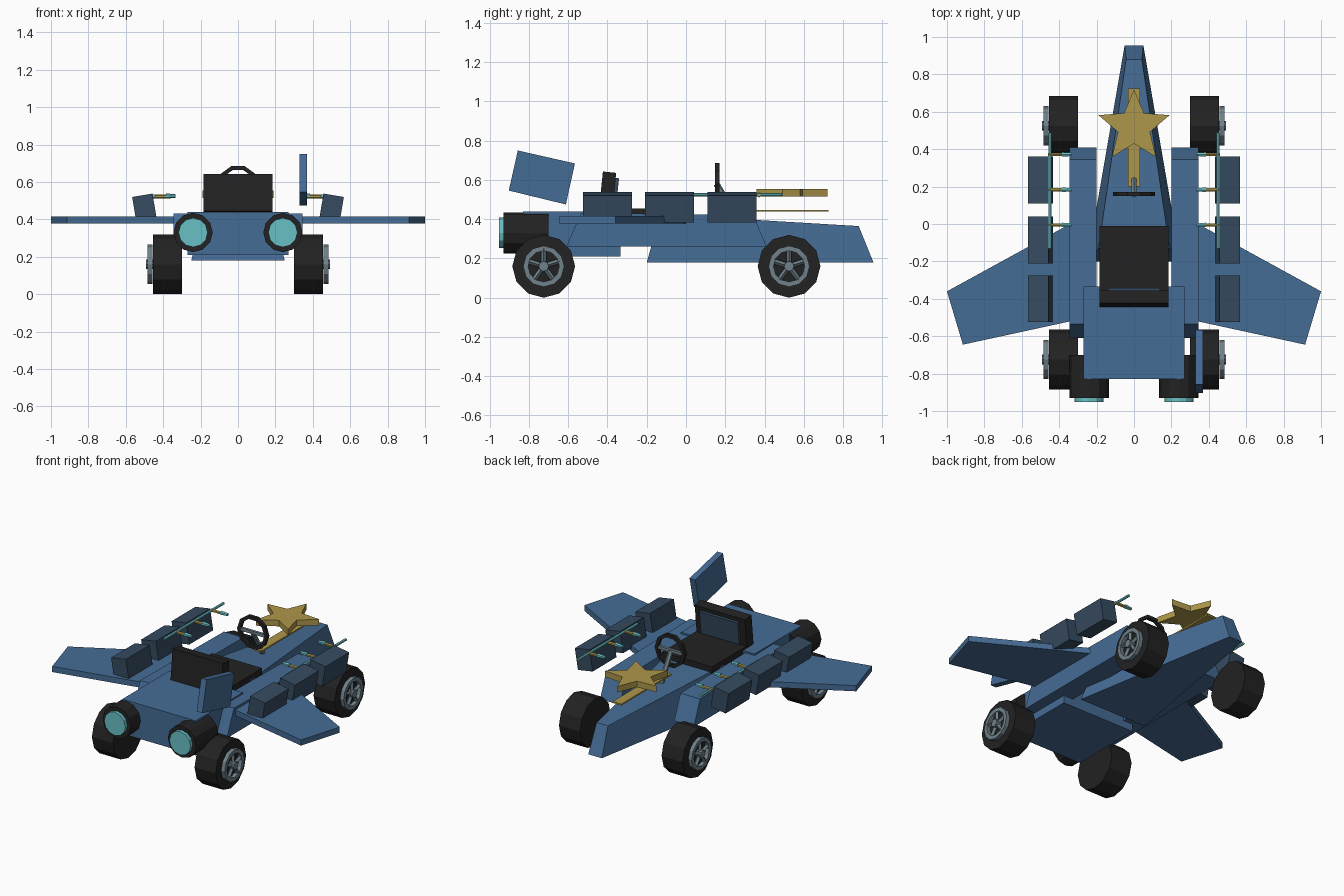
import bpy, bmesh, math
from mathutils import Vector, Matrix

if "Cube" in bpy.data.objects:
    bpy.data.objects.remove(bpy.data.objects["Cube"])

def material(name, rgb):
    m = bpy.data.materials.new(name)
    m.diffuse_color = (*rgb, 1)
    m.use_nodes = True
    m.node_tree.nodes["Principled BSDF"].inputs["Base Color"].default_value = m.diffuse_color
    return m

BLUE = material("blue paint", (0.06, 0.15, 0.30))
SLATE = material("dark slate", (0.036, 0.070, 0.118))
BLACK = material("black rubber", (0.016, 0.016, 0.016))
GOLD = material("gold", (0.42, 0.31, 0.07))
CYAN = material("cyan glow", (0.14, 0.53, 0.56))
GREY = material("grey metal", (0.16, 0.22, 0.26))

def finish(name, bm, mat):
    bmesh.ops.recalc_face_normals(bm, faces=bm.faces)
    me = bpy.data.meshes.new(name)
    bm.to_mesh(me)
    bm.free()
    me.materials.append(mat)
    ob = bpy.data.objects.new(name, me)
    bpy.context.collection.objects.link(ob)
    return ob

def loft(name, a, b, mat):
    """Solid between two matching loops of points."""
    bm = bmesh.new()
    va = [bm.verts.new(p) for p in a]
    vb = [bm.verts.new(p) for p in b]
    bm.faces.new(va)
    bm.faces.new(vb)
    n = len(a)
    for i in range(n):
        j = (i + 1) % n
        bm.faces.new((va[i], va[j], vb[j], vb[i]))
    return finish(name, bm, mat)

def box(name, lo, hi, mat):
    a = [(lo[0], lo[1], lo[2]), (hi[0], lo[1], lo[2]), (hi[0], hi[1], lo[2]), (lo[0], hi[1], lo[2])]
    return loft(name, a, [(x, y, hi[2]) for x, y, _ in a], mat)

def tilted_box(name, centre, size, axis, angle, mat):
    bm = bmesh.new()
    bmesh.ops.create_cube(bm, size=1)
    m = Matrix.Translation(centre) @ Matrix.Rotation(math.radians(angle), 4, axis) @ Matrix.Diagonal((*size, 1))
    bmesh.ops.transform(bm, matrix=m, verts=bm.verts)
    return finish(name, bm, mat)

def rod(name, p, q, r1, mat, sides=8, r2=None):
    p, q = Vector(p), Vector(q)
    bm = bmesh.new()
    bmesh.ops.create_cone(bm, cap_ends=True, segments=sides, radius1=r1,
                          radius2=r1 if r2 is None else r2, depth=(q - p).length)
    m = Matrix.Translation((p + q) / 2) @ (q - p).to_track_quat('Z', 'Y').to_matrix().to_4x4()
    bmesh.ops.transform(bm, matrix=m, verts=bm.verts)
    return finish(name, bm, mat)

def ring(name, centre, axis, major, minor, mat, n=12, k=4):
    """Faceted ring around the given axis."""
    bm = bmesh.new()
    q = Vector(axis).to_track_quat('Z', 'Y')
    vs = []
    for i in range(n):
        a = 2 * math.pi * i / n
        for j in range(k):
            b = 2 * math.pi * (j + 0.5) / k
            r = major + minor * math.cos(b)
            vs.append(bm.verts.new(Vector(centre) + q @ Vector(
                (r * math.cos(a), r * math.sin(a), minor * math.sin(b)))))
    for i in range(n):
        for j in range(k):
            i2, j2 = (i + 1) % n, (j + 1) % k
            bm.faces.new((vs[i*k + j], vs[i2*k + j], vs[i2*k + j2], vs[i*k + j2]))
    return finish(name, bm, mat)

# Hull: tapered nose and rear deck
loft("nose", [(-.25, -.20, .18), (.25, -.20, .18), (.05, .955, .18), (-.05, .955, .18)],
     [(-.19, -.13, .425), (.19, -.13, .425), (.042, .88, .365), (-.042, .88, .365)], BLUE)
box("rear_deck", (-.27, -.83, .21), (.27, -.335, .44), BLUE)

# Seat with slate back pad
box("seat_cushion", (-.185, -.37, .40), (.185, -.01, .455), BLACK)
tilted_box("seat_back", (0, -.40, .54), (.37, .068, .20), 'X', -6, BLACK)
tilted_box("seat_back_pad", (0, -.36, .535), (.28, .022, .15), 'X', -6, SLATE)

# Steering wheel and column
ring("steering_wheel", (0, .16, .58), (0, 1, 0), .10, .016, BLACK, 10)
rod("steering_column", (0, .155, .58), (0, .26, .40), .016, GREY, 6)
box("steering_spoke", (-.09, .15, .57), (.09, .168, .59), GREY)

# Star ornament over a thin strip
star = []
for i in range(10):
    r, a = (.09 if i % 2 else .20), math.pi / 2 + i * math.pi / 5
    star.append((r * math.cos(a), .52 + r * math.sin(a)))
loft("star", [(x, y, .515) for x, y in star], [(x, y, .555) for x, y in star], GOLD)
box("star_strip", (-.032, .20, .438), (.032, .725, .448), GOLD)

# Single tail fin
fin = [(-.857, .75), (-.566, .684), (-.612, .475), (-.903, .546)]
loft("tail_fin", [(.328, y, z) for y, z in fin], [(.37, y, z) for y, z in fin], BLUE)

for s, side in ((-1, "left"), (1, "right")):
    # Side pod
    pod = [(-.61, .26), (.41, .26), (.345, .42), (-.535, .432)]
    loft(side + "_pod", [(s * .20, y, z) for y, z in pod], [(s * .345, y, z) for y, z in pod], BLUE)

    # Swept wing
    wing = [(.27, .04), (1, -.36), (.915, -.645), (.27, -.505)]
    loft(side + "_wing", [(s * x, y, .377) for x, y in wing], [(s * x, y, .415) for x, y in wing], BLUE)

    # Tilted side boxes
    for i, y in enumerate((.235, -.085, -.40)):
        tilted_box(f"{side}_side_box_{i}", (s * .50, y, .46), (.11, .25, .14), 'Y', s * 9.5, SLATE)

    # Rail with cross handles
    rod(side + "_rail", (s * .45, -.13, .525), (s * .45, .49, .525), .009, CYAN, 6)
    for i, y in enumerate((.372, .183, -.005)):
        rod(f"{side}_handle_{i}", (s * .46, y, .523), (s * .37, y, .523), .010, GOLD, 6)
        rod(f"{side}_handle_tip_{i}", (s * .385, y, .525), (s * .335, y, .525), .014, CYAN, 6, .010)

    # Thruster with glowing disc
    rod(side + "_thruster", (s * .24, -.70, .33), (s * .24, -.93, .33), .105, BLACK, 12)
    rod(side + "_thruster_glow", (s * .24, -.92, .33), (s * .24, -.952, .33), .078, CYAN, 12)

    # Wheels with five-spoke rims
    for y, end in ((.525, "nose"), (-.725, "tail")):
        n = f"{side}_{end}_"
        c = Vector((s * .47, y, .16))
        rod(n + "tyre", (s * .30, y, .16), (s * .455, y, .16), .16, BLACK, 12)
        ring(n + "rim", c, (1, 0, 0), .092, .018, GREY)
        rod(n + "hub", (s * .45, y, .16), (s * .492, y, .16), .026, GREY, 8)
        for i in range(5):
            a = 2 * math.pi * i / 5
            rod(f"{n}spoke_{i}", c, c + Vector((0, .09 * math.sin(a), .09 * math.cos(a))), .013, GREY, 4)
